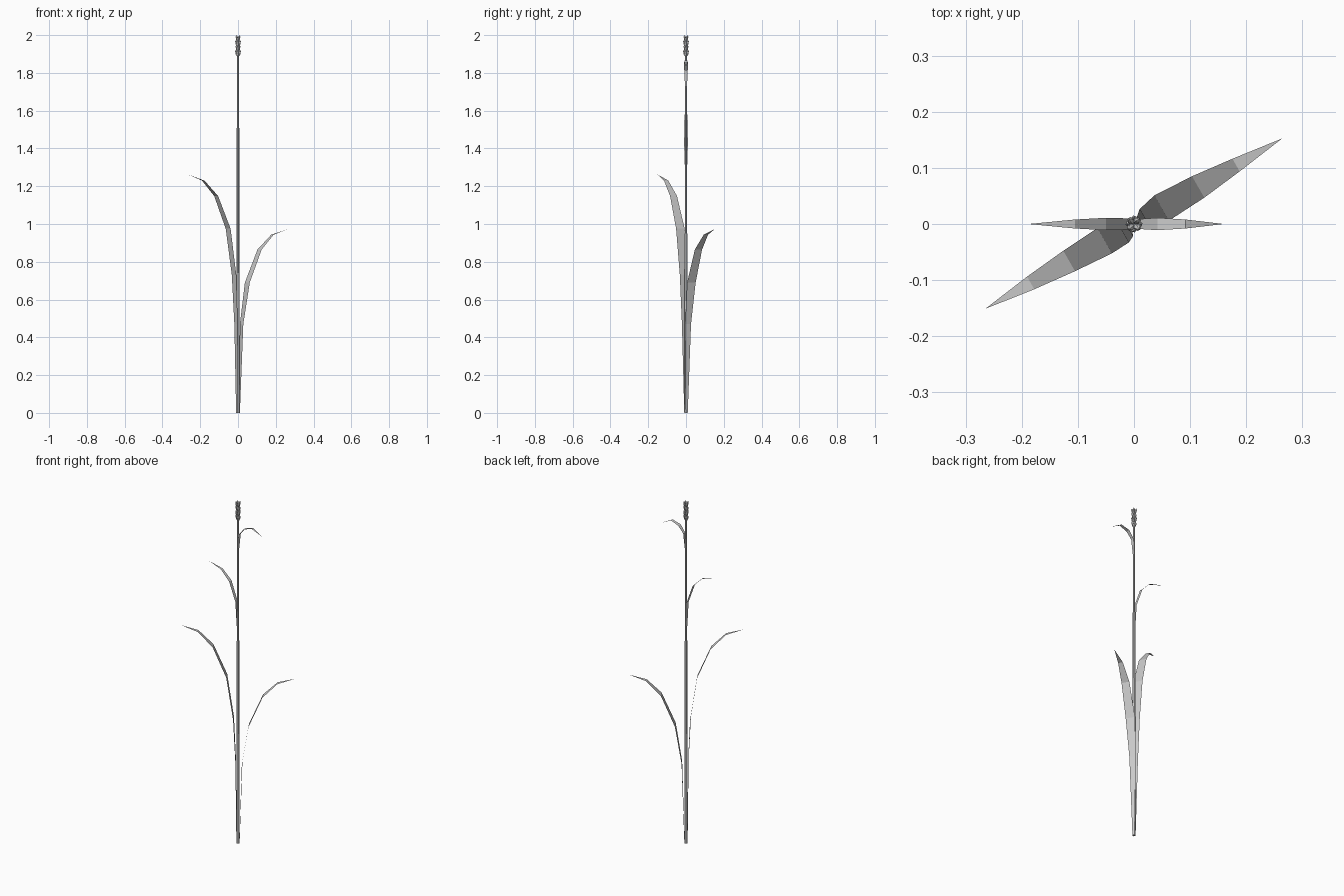
import bpy, bmesh
from math import cos, sin, pi, radians
from mathutils import Vector, Matrix

if "Cube" in bpy.data.objects:
    bpy.data.objects.remove(bpy.data.objects["Cube"])


def finish(bm, name):
    me = bpy.data.meshes.new(name)
    bm.to_mesh(me)
    bm.free()
    ob = bpy.data.objects.new(name, me)
    bpy.context.collection.objects.link(ob)
    return ob


def lathe(name, profile, sides):
    """Faceted tube from (radius, z) pairs with capped ends."""
    bm = bmesh.new()
    rings = [[bm.verts.new((r * cos(2 * pi * i / sides), r * sin(2 * pi * i / sides), z))
              for i in range(sides)] for r, z in profile]
    for a, b in zip(rings, rings[1:]):
        for i in range(sides):
            j = (i + 1) % sides
            bm.faces.new((a[i], a[j], b[j], b[i]))
    bm.faces.new(rings[0][::-1])
    bm.faces.new(rings[-1])
    return finish(bm, name)


def leaf(name, angle, path):
    """Flat tapering blade; path holds (distance out, height, half width)."""
    bm = bmesh.new()
    out = Vector((cos(radians(angle)), sin(radians(angle)), 0))
    side = Vector((-out.y, out.x, 0))
    prev = None
    for r, z, w in path:
        c = out * r + Vector((0, 0, z))
        row = [bm.verts.new(c - side * w), bm.verts.new(c + side * w)] if w else [bm.verts.new(c)]
        if prev:
            bm.faces.new([prev[0]] + row + [prev[1]])
        prev = row
    return finish(bm, name)


# Stem
lathe("stem", [(0.009, 0), (0.008, 0.7), (0.007, 1.4), (0.005, 1.96)], 6)

# Large lower leaves
leaf("lower_leaf_right", 30, [
    (0.008, 0, 0.006), (0.022, 0.47, 0.018), (0.057, 0.69, 0.026),
    (0.132, 0.865, 0.022), (0.21, 0.943, 0.013), (0.305, 0.973, 0)])
leaf("lower_leaf_left", 209.7, [
    (0.008, 0, 0.006), (0.012, 0.47, 0.018), (0.024, 0.73, 0.024),
    (0.06, 0.975, 0.026), (0.133, 1.148, 0.021), (0.212, 1.23, 0.013),
    (0.305, 1.262, 0)])

# Small upper leaves
leaf("upper_leaf_left", 180, [
    (0.005, 1.27, 0.005), (0.01, 1.41, 0.01), (0.05, 1.52, 0.011),
    (0.105, 1.575, 0.008), (0.188, 1.60, 0)])
leaf("upper_leaf_right", 0, [
    (0.004, 1.72, 0.005), (0.012, 1.81, 0.009), (0.042, 1.848, 0.011),
    (0.092, 1.865, 0.008), (0.16, 1.83, 0)])

# Seed head: tiers of small upward-pointing grains around the stem tip
bm = bmesh.new()
for tier in range(4):
    for k in range(4):
        m = (Matrix.Translation((0, 0, 1.903 + tier * 0.0262))
             @ Matrix.Rotation(k * pi / 2 + tier * pi / 4, 4, 'Z')
             @ Matrix.Translation((0.0075, 0, 0))
             @ Matrix.Rotation(radians(15), 4, 'Y')
             @ Matrix.Diagonal((0.0065, 0.0065, 0.018, 1)))
        bmesh.ops.create_uvsphere(bm, u_segments=5, v_segments=4, radius=1, matrix=m)
finish(bm, "seed_head")
